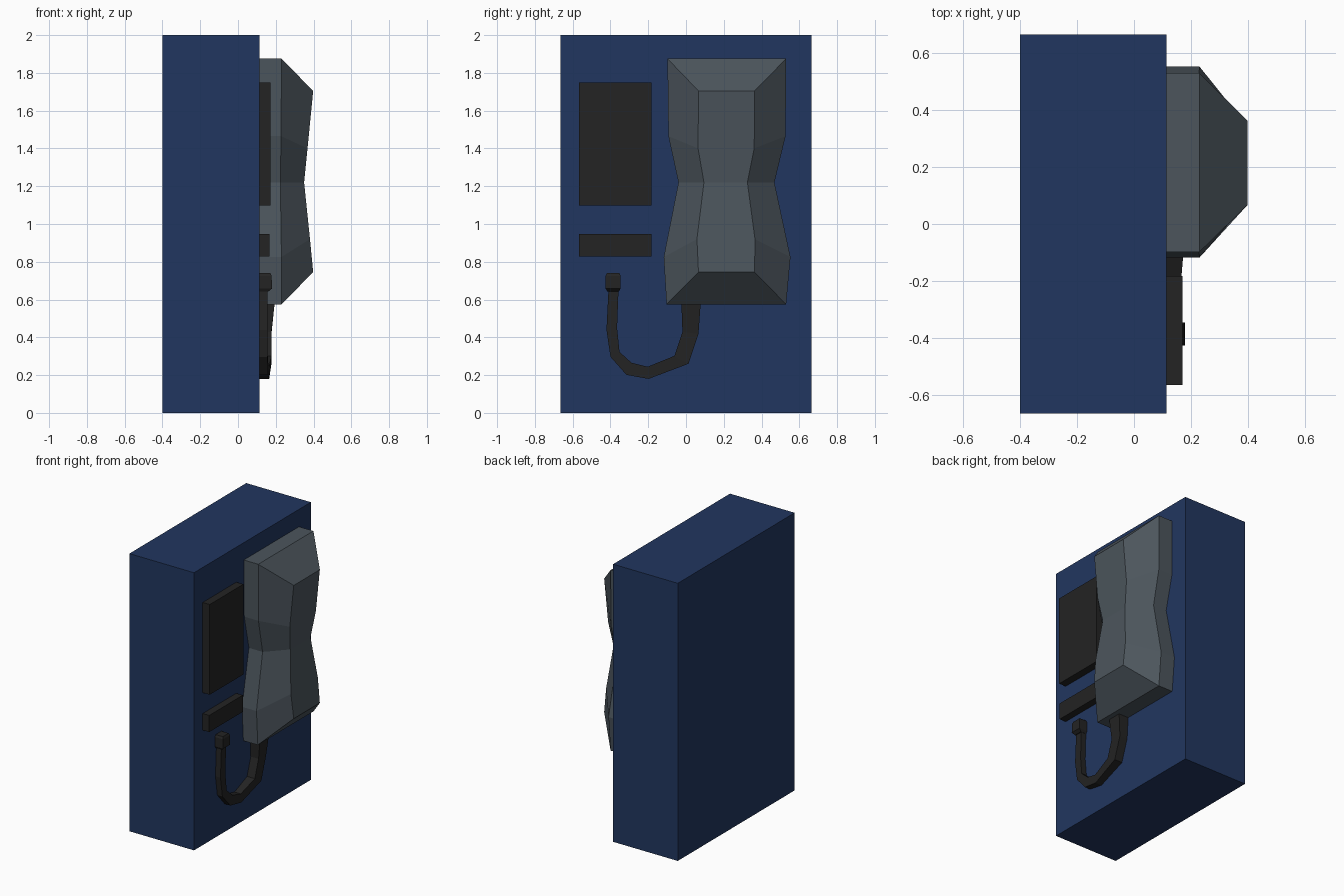
import bpy, bmesh


def material(name, rgb):
    m = bpy.data.materials.new(name)
    m.diffuse_color = (*rgb, 1.0)
    return m


BLUE = material("navy_blue", (0.0155, 0.037, 0.115))
GREY = material("slate_grey", (0.072, 0.091, 0.108))
BLACK = material("soft_black", (0.017, 0.017, 0.017))


def finish(bm, name, mat):
    bmesh.ops.recalc_face_normals(bm, faces=bm.faces)
    me = bpy.data.meshes.new(name)
    bm.to_mesh(me)
    bm.free()
    me.materials.append(mat)
    ob = bpy.data.objects.new(name, me)
    bpy.context.collection.objects.link(ob)
    return ob


def box(name, lo, hi, mat):
    bm = bmesh.new()
    bmesh.ops.create_cube(bm, size=1)
    for v in bm.verts:
        v.co = [lo[i] if v.co[i] < 0 else hi[i] for i in range(3)]
    return finish(bm, name, mat)


def loft(name, rings, mat, cap_sets):
    """Skin a list of closed rings; cap_sets lists the corner indices of each end face."""
    bm = bmesh.new()
    rows = [[bm.verts.new(p) for p in ring] for ring in rings]
    n = len(rings[0])
    for a, b in zip(rows, rows[1:]):
        for i in range(n):
            j = (i + 1) % n
            bm.faces.new((a[i], a[j], b[j], b[i]))
    for row in (rows[0], rows[-1]):
        for idx in cap_sets:
            bm.faces.new([row[i] for i in idx])
    return finish(bm, name, mat)


# Main housing and the two panels on its face
box("housing", (-0.40, -0.665, 0.0), (0.115, 0.665, 2.0), BLUE)
box("display_panel", (0.10, -0.566, 1.098), (0.171, -0.183, 1.748), BLACK)
box("coin_slot_panel", (0.10, -0.566, 0.828), (0.167, -0.183, 0.948), BLACK)

# Handset: rim z, rim y left/right, rim x, ridge z, ridge y left/right, ridge x
sections = [
    (1.875, -0.098, 0.530, 0.230, 1.705, 0.066, 0.363, 0.398),
    (1.465, -0.093, 0.527, 0.228, 1.400, 0.064, 0.361, 0.368),
    (1.220, -0.040, 0.468, 0.224, 1.220, 0.095, 0.325, 0.350),
    (0.825, -0.118, 0.553, 0.230, 0.920, 0.058, 0.365, 0.381),
    (0.575, -0.103, 0.530, 0.230, 0.745, 0.066, 0.363, 0.398),
]
rings = [[(0.10, l, z), (x, l, z), (rx, rl, rz), (rx, rr, rz), (x, r, z), (0.10, r, z)]
         for z, l, r, x, rz, rl, rr, rx in sections]
loft("handset", rings, GREY, [(0, 1, 4, 5), (1, 2, 3, 4)])

# Cord: outer y/z, inner y/z, front x
path = [
    (-0.410, 0.660, -0.357, 0.660, 0.155),
    (-0.421, 0.440, -0.365, 0.450, 0.155),
    (-0.400, 0.297, -0.352, 0.323, 0.156),
    (-0.315, 0.201, -0.288, 0.265, 0.160),
    (-0.198, 0.180, -0.204, 0.244, 0.165),
    (0.013, 0.260, -0.061, 0.302, 0.177),
    (0.066, 0.418, -0.019, 0.429, 0.177),
    (0.077, 0.572, -0.024, 0.572, 0.193),
    (0.077, 0.640, -0.024, 0.640, 0.193),
]
rings = [[(0.095, oy, oz), (x, oy, oz), (x, iy, iz), (0.095, iy, iz)]
         for oy, oz, iy, iz, x in path]
loft("cord", rings, BLACK, [(0, 1, 2, 3)])

# Plug at the free end of the cord: z, half width, front x
rings = [[(0.10, -0.386 - w, z), (x, -0.386 - w, z), (x, -0.386 + w, z), (0.10, -0.386 + w, z)]
         for z, w, x in ((0.740, 0.033, 0.172), (0.725, 0.040, 0.178),
                         (0.658, 0.040, 0.180), (0.642, 0.030, 0.160))]
loft("cord_plug", rings, BLACK, [(0, 1, 2, 3)])
